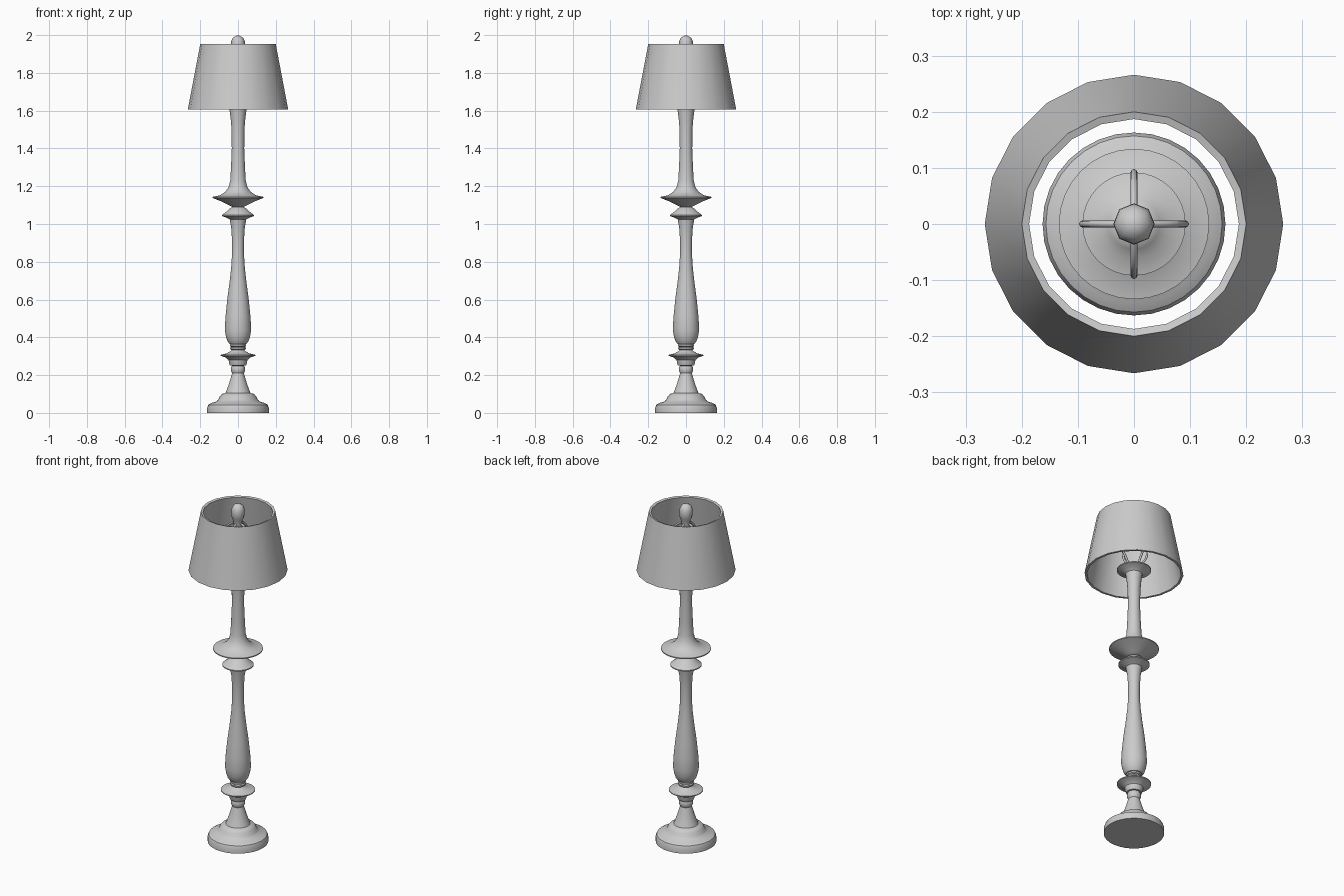
import bpy, bmesh, math

if "Cube" in bpy.data.objects:
    bpy.data.objects.remove(bpy.data.objects["Cube"])


def lathe(name, profile, seg=32, closed=False, angle=35):
    """Spin a (radius, height) profile around the z axis."""
    bm = bmesh.new()
    rings = []
    for r, z in profile:
        if r < 1e-5:
            rings.append([bm.verts.new((0, 0, z))])
        else:
            rings.append([bm.verts.new((r * math.cos(2 * math.pi * i / seg),
                                        r * math.sin(2 * math.pi * i / seg), z)) for i in range(seg)])
    pairs = list(zip(rings, rings[1:])) + ([(rings[-1], rings[0])] if closed else [])
    for a, b in pairs:
        for i in range(seg):
            j = (i + 1) % seg
            quad = [a[i % len(a)], a[j % len(a)], b[j % len(b)], b[i % len(b)]]
            bm.faces.new(list(dict.fromkeys(quad)))
    bmesh.ops.recalc_face_normals(bm, faces=bm.faces[:])
    mesh = bpy.data.meshes.new(name)
    bm.to_mesh(mesh)
    bm.free()
    obj = bpy.data.objects.new(name, mesh)
    bpy.context.collection.objects.link(obj)
    bpy.ops.object.select_all(action='DESELECT')
    obj.select_set(True)
    bpy.context.view_layer.objects.active = obj
    bpy.ops.object.shade_smooth_by_angle(angle=math.radians(angle))
    return obj


# Stepped round foot with tapered neck
lathe("foot", [(0, 0), (.163, 0), (.163, .028), (.157, .043), (.14, .053), (.115, .06),
               (.105, .07), (.096, .088), (.085, .1), (.066, .106), (.058, .125),
               (.046, .16), (.034, .2), (.031, .21), (.037, .222), (.037, .24), (.032, .25), (0, .25)])

# Lower collar disc and ring stack
lathe("lower_collar", [(0, .248), (.042, .25), (.047, .262), (.05, .28), (.065, .293), (.092, .302),
                       (.092, .307), (.06, .315), (.042, .325), (.035, .332), (.042, .338),
                       (.042, .345), (.036, .349), (.042, .353), (.042, .362), (.036, .366), (0, .366)])

# Vase-shaped column
lathe("column", [(0, .362), (.045, .365), (.056, .38), (.064, .405), (.07, .44), (.066, .51),
                 (.057, .6), (.045, .69), (.036, .77), (.031, .85), (.032, .92), (.036, .98),
                 (.044, 1.025), (.06, 1.033), (.084, 1.042), (.084, 1.048), (.062, 1.065),
                 (.045, 1.082), (.025, 1.092), (0, 1.092)])

# Drip disc, upper stem and top dish
lathe("upper_stem", [(0, 1.085), (.025, 1.088), (.05, 1.1), (.09, 1.12), (.134, 1.138), (.134, 1.144),
                     (.095, 1.152), (.068, 1.17), (.05, 1.195), (.041, 1.23), (.037, 1.3), (.033, 1.4),
                     (.034, 1.5), (.039, 1.56), (.045, 1.605), (.06, 1.617), (.092, 1.628),
                     (.092, 1.634), (.06, 1.642), (.045, 1.655), (.03, 1.665), (0, 1.665)])

# Faceted tapered shade, open at both ends
lathe("shade", [(.266, 1.605), (.2, 1.952), (.187, 1.948), (.253, 1.605)], seg=20, closed=True)

# Finial knob and its post
lathe("finial", [(0, 1.86), (.025, 1.86), (.025, 1.9), (.033, 1.915), (.037, 1.94),
                 (.036, 1.968), (.026, 1.988), (0, 2.0)], seg=8, angle=60)

# Four curved harp arms between dish and finial
for i in range(4):
    a = i * math.pi / 2
    curve = bpy.data.curves.new("harp_arm", 'CURVE')
    curve.dimensions = '3D'
    curve.bevel_depth = .006
    curve.bevel_resolution = 2
    curve.use_fill_caps = True
    sp = curve.splines.new('NURBS')
    pts = [(.035, 1.65), (.055, 1.69), (.095, 1.75), (.088, 1.82), (.06, 1.865), (.015, 1.885)]
    sp.points.add(len(pts) - 1)
    for p, (r, z) in zip(sp.points, pts):
        p.co = (r * math.cos(a), r * math.sin(a), z, 1)
    sp.use_endpoint_u = True
    sp.order_u = 3
    sp.resolution_u = 6
    bpy.context.collection.objects.link(bpy.data.objects.new("harp_arm", curve))
